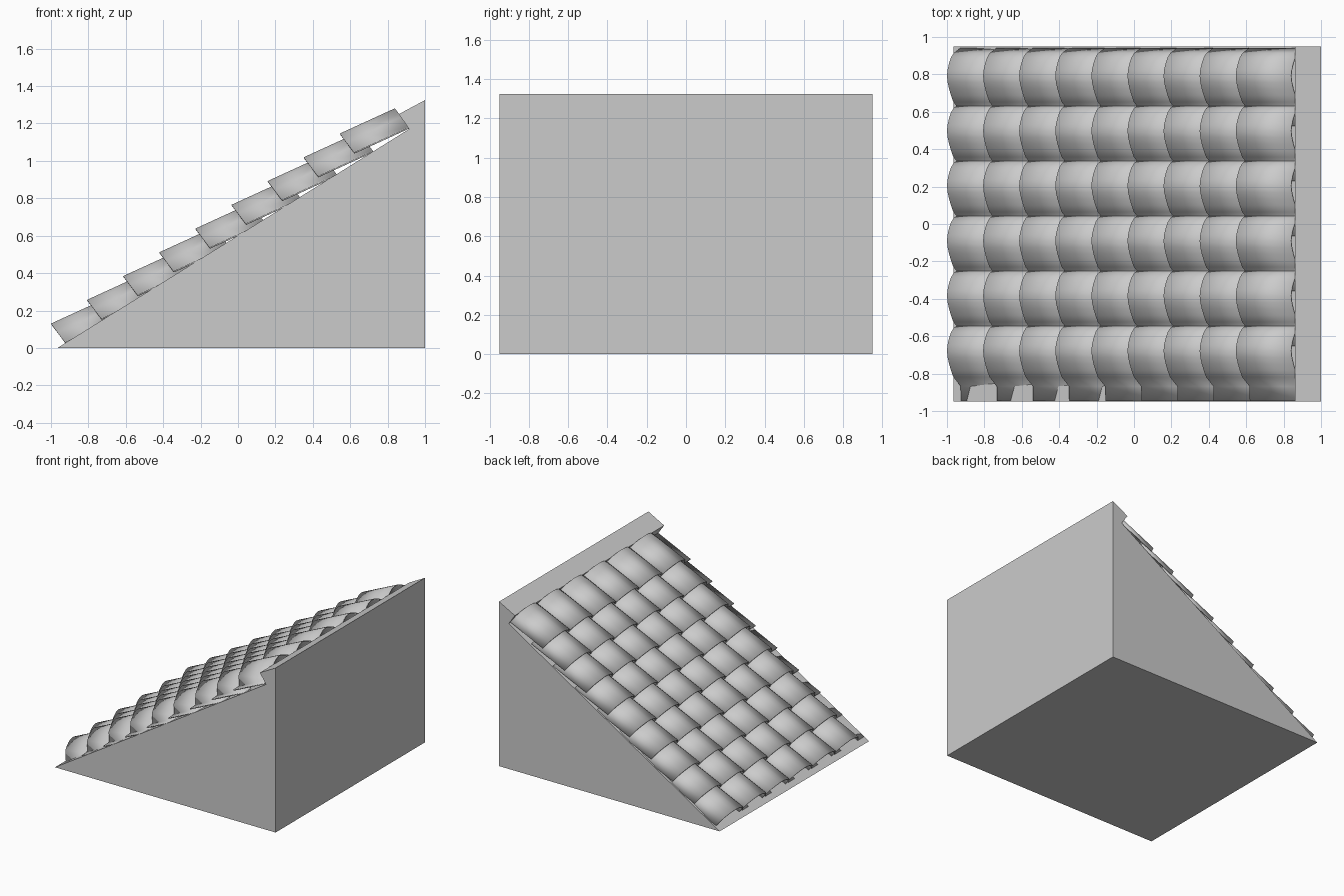
import bpy, bmesh, math
from mathutils import Vector

cube = bpy.data.objects.get("Cube")
if cube:
    bpy.data.objects.remove(cube, do_unlink=True)

GREY = (0.6, 0.6, 0.6, 1)
mat = bpy.data.materials.new("plain grey")
mat.use_nodes = True
mat.diffuse_color = GREY
mat.node_tree.nodes["Principled BSDF"].inputs["Base Color"].default_value = GREY


def loft(name, start, offset, closed):
    """Sweep a line of points along an offset, capping it when closed."""
    bm = bmesh.new()
    a = [bm.verts.new(p) for p in start]
    b = [bm.verts.new(p + offset) for p in start]
    n = len(a)
    for i in range(n if closed else n - 1):
        j = (i + 1) % n
        bm.faces.new((a[i], a[j], b[j], b[i]))
    if closed:
        bm.faces.new(a)
        bm.faces.new(b)
        bmesh.ops.recalc_face_normals(bm, faces=bm.faces)
    elif sum((f.normal_update() or f.normal.z) for f in bm.faces) < 0:
        bmesh.ops.reverse_faces(bm, faces=bm.faces)
    mesh = bpy.data.meshes.new(name)
    bm.to_mesh(mesh)
    bm.free()
    mesh.materials.append(mat)
    obj = bpy.data.objects.new(name, mesh)
    bpy.context.collection.objects.link(obj)
    return obj


# Wedge body with an overhanging ridge along its top
HALF = 0.95
section = [(-0.965, 0), (1, 0), (1, 1.325), (0.86, 1.25), (0.915, 1.17)]
loft("roof_body", [Vector((x, -HALF, z)) for x, z in section],
     Vector((0, 2 * HALF, 0)), True)

# One tile: arch with a side hook and a flat flange (distance across, drop)
profile = [(0, 0.122), (0.028, 0.06), (0.05, 0.037), (0.08, 0.02), (0.115, 0.006),
           (0.15, 0), (0.185, 0.006), (0.22, 0.019), (0.255, 0.036), (0.29, 0.057),
           (0.34, 0.122), (0.417, 0.125)]
drop_dir = Vector((0.6, 0, -0.8))
corner = Vector((-1, 0.942, 0.13))
points = [corner + drop_dir * d + Vector((0, -s, 0)) for s, d in profile]
tiles = loft("roof_tiles", points, Vector((0.295, 0, 0.135)), False)

# Thickness, then repeat across and up the slope
solid = tiles.modifiers.new("thickness", "SOLIDIFY")
solid.thickness = 0.008
solid.offset = -1
for name, count, step in (("columns", 6, (0, -0.294, 0)),
                          ("rows", 9, (0.193, 0, 0.127))):
    arr = tiles.modifiers.new(name, "ARRAY")
    arr.count = count
    arr.use_relative_offset = False
    arr.use_constant_offset = True
    arr.constant_offset_displace = step

bpy.ops.object.select_all(action="DESELECT")
tiles.select_set(True)
bpy.context.view_layer.objects.active = tiles
bpy.ops.object.shade_smooth_by_angle(angle=math.radians(50))
